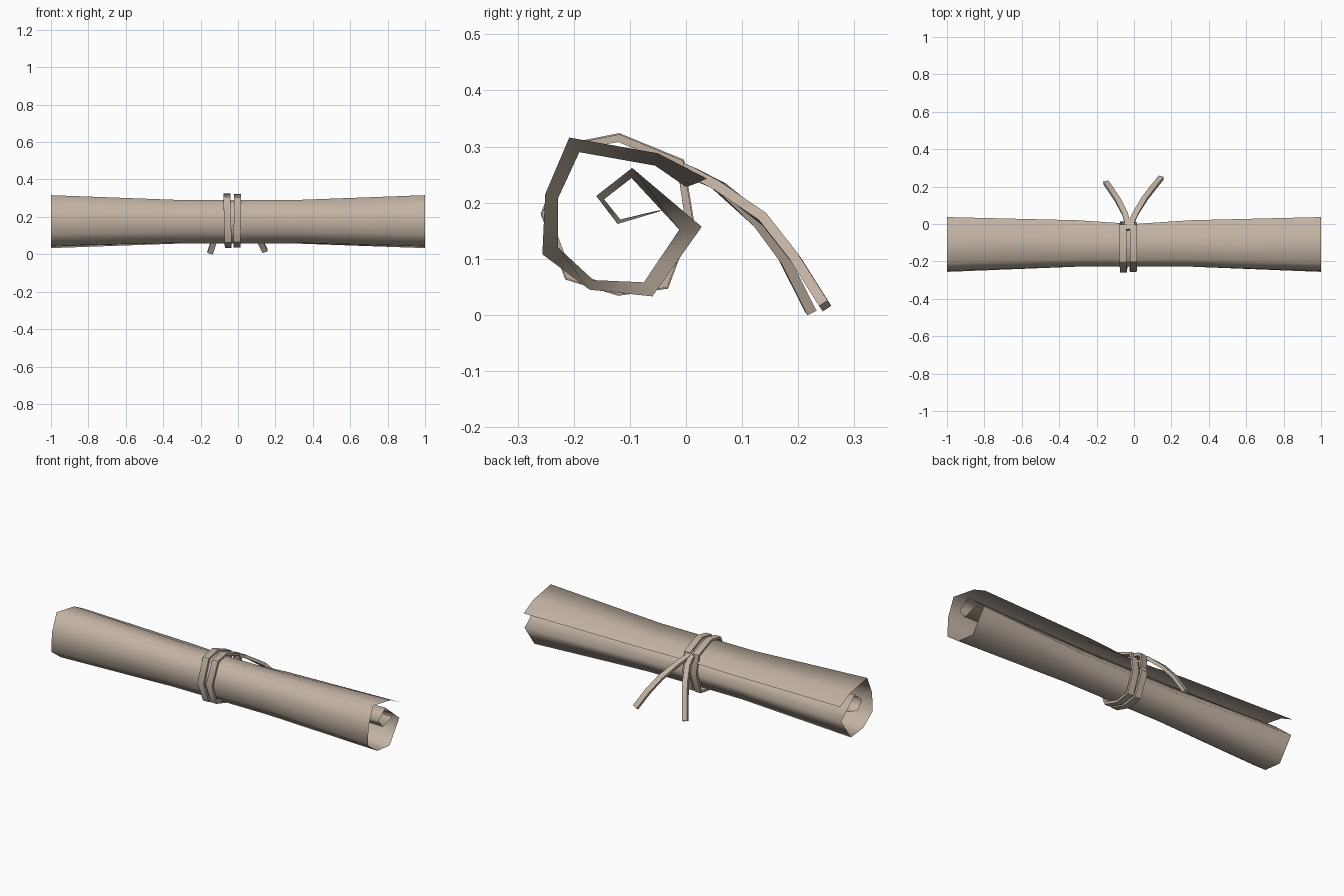
import bpy
from mathutils import Vector

if "Cube" in bpy.data.objects:
    bpy.data.objects.remove(bpy.data.objects["Cube"])

# Warm parchment brown shared by all parts
parchment = bpy.data.materials.new("parchment")
parchment.diffuse_color = (.54, .45, .37, 1)
parchment.use_nodes = True
parchment.node_tree.nodes["Principled BSDF"].inputs["Base Color"].default_value = parchment.diffuse_color


def add_object(name, verts, faces, angle):
    mesh = bpy.data.meshes.new(name)
    mesh.from_pydata([tuple(v) for v in verts], [], faces)
    mesh.update()
    mesh.materials.append(parchment)
    ob = bpy.data.objects.new(name, mesh)
    bpy.context.collection.objects.link(ob)
    bpy.ops.object.select_all(action='DESELECT')
    ob.select_set(True)
    bpy.context.view_layer.objects.active = ob
    bpy.ops.object.shade_smooth_by_angle(angle=angle)
    return ob


def ribbon(name, path, normals, width, thick, closed=False):
    """Sweep a flat rectangular section along a path."""
    pts = [Vector(p) for p in path]
    n = len(pts)
    verts, faces = [], []
    for i, p in enumerate(pts):
        a = pts[(i - 1) % n] if closed else pts[max(i - 1, 0)]
        b = pts[(i + 1) % n] if closed else pts[min(i + 1, n - 1)]
        along = (b - a).normalized()
        side = along.cross(normals[i]).normalized()
        up = side.cross(along).normalized()
        for s, u in ((-1, -1), (1, -1), (1, 1), (-1, 1)):
            verts.append(p + side * s * width / 2 + up * u * thick / 2)
    for i in range(n if closed else n - 1):
        j = (i + 1) % n
        for k in range(4):
            m = (k + 1) % 4
            faces.append((4 * i + k, 4 * i + m, 4 * j + m, 4 * j + k))
    if not closed:
        faces += [(3, 2, 1, 0), tuple(range(4 * n - 4, 4 * n))]
    return add_object(name, verts, faces, 0.9)


# Rolled sheet: spiral (y, z) profile at the ends and at the tied waist
end = [(.037, .243), (-.05, .288), (-.208, .316), (-.251, .215),
       (-.256, .108), (-.172, .045), (-.06, .033), (.028, .157),
       (-.096, .262), (-.16, .212), (-.122, .162), (-.035, .188)]
waist = [(.02, .235), (-.055, .266), (-.19, .290), (-.228, .208),
         (-.228, .12), (-.165, .062), (-.075, .058), (-.012, .152),
         (-.097, .244), (-.146, .206), (-.117, .17), (-.055, .185)]
tied = [(.0, .228)] + waist[1:]
stations = [(-1, end), (-.3, waist), (0, tied), (.3, waist), (1, end)]
verts = [(x, y, z) for x, prof in stations for y, z in prof]
n = len(end)
faces = [(i * n + k, (i + 1) * n + k, (i + 1) * n + k + 1, i * n + k + 1)
         for i in range(len(stations) - 1) for k in range(n - 1)]
add_object("rolled_sheet", verts, faces, 1.8)

# Two turns of ribbon around the waist, leaning together underneath
loop = [(-.12, .317), (-.009, .272), (.007, .17), (-.037, .052),
        (-.12, .041), (-.21, .068), (-.252, .18), (-.2, .302)]
for name, cx, lean, grow in (("ribbon_loop_left", -.06, .008, 1.0),
                             ("ribbon_loop_right", -.002, -.004, .985)):
    path, norms = [], []
    for y, z in loop:
        dy, dz = (y + .12) * grow, (z - .18) * grow
        path.append((cx + lean * (.32 - z) / .28, -.12 + dy, .18 + dz))
        norms.append(Vector((0, dy, dz)))
    ribbon(name, path, norms, .037, .014, True)

# Loose tails falling to the ground behind, starting under the loops
tails = {
    "ribbon_tail_left": [(-.045, -.03, .272), (-.036, .008, .252), (-.048, .055, .232),
                         (-.085, .125, .168), (-.118, .175, .1), (-.15, .222, .007)],
    "ribbon_tail_right": [(-.015, -.03, .272), (-.012, .012, .254), (.01, .06, .229),
                          (.06, .14, .17), (.103, .195, .1), (.145, .248, .016)],
}
for name, path in tails.items():
    ribbon(name, path, [Vector((0, .4, 1))] * 3 + [Vector((0, 1, .7))] * 3, .03, .018)
